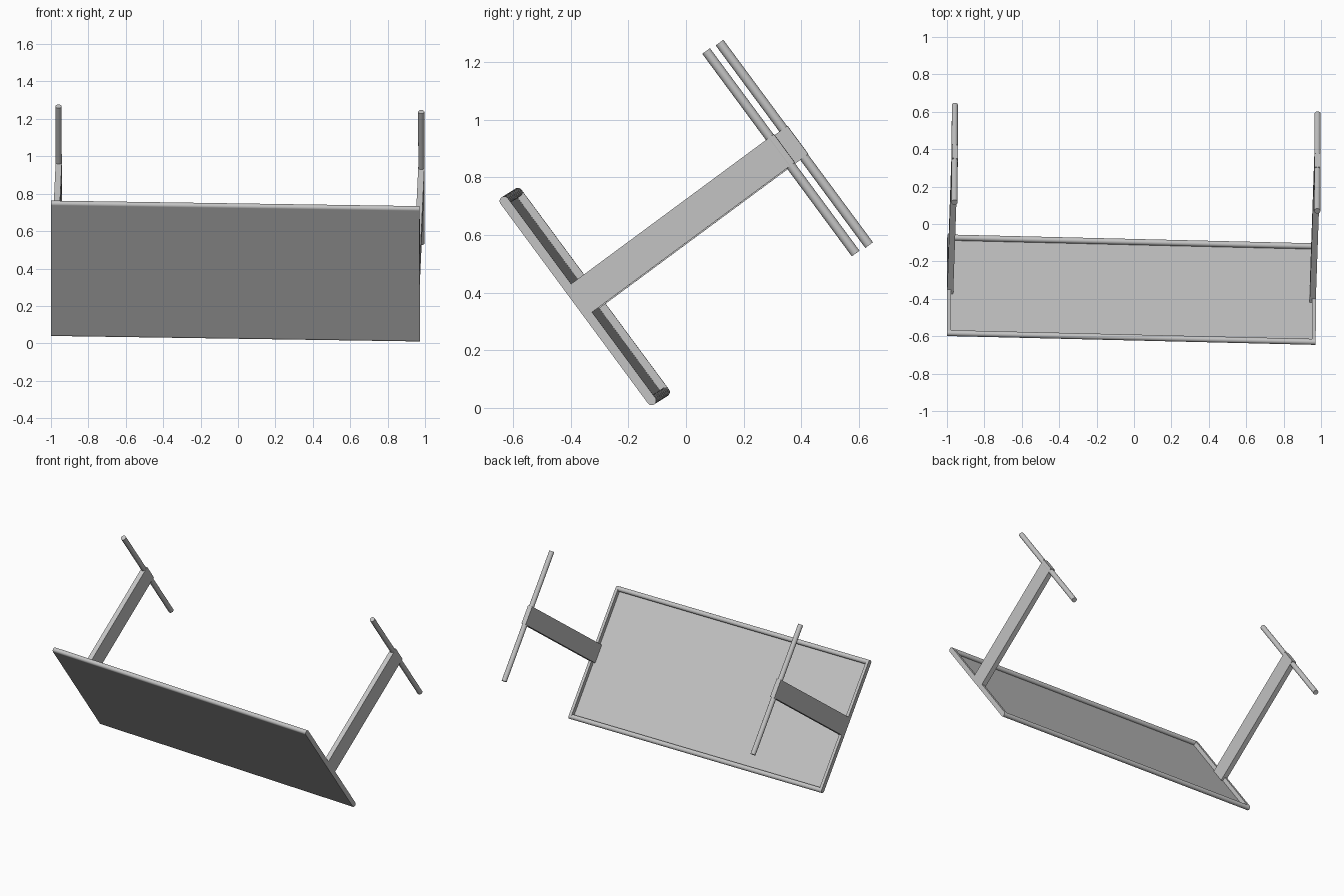
import bpy
import math
from mathutils import Matrix, Vector

if "Cube" in bpy.data.objects:
    bpy.data.objects.remove(bpy.data.objects["Cube"])

# Tilted frame: X along the length, V along the width, U from tabletop to feet
X = Vector((1, -0.024, -0.015)).normalized()
V = Vector((0, -0.594, 0.804))
V = (V - X * V.dot(X)).normalized()
U = X.cross(V)
if U.y < 0:
    U = -U
W = U.cross(X)          # right-handed width axis
FRAME = Matrix((X, W, U)).transposed().to_4x4()
FRAME.translation = Vector((-0.014, -0.364, 0.377))

grey = bpy.data.materials.new("light_grey")
grey.diffuse_color = (0.55, 0.55, 0.55, 1)
grey.use_nodes = True
grey.node_tree.nodes["Principled BSDF"].inputs["Base Color"].default_value = grey.diffuse_color

HALF_L, HALF_W, R = 0.986, 0.446, 0.016


def finish(name, smooth=False):
    ob = bpy.context.object
    ob.name = name
    ob.data.materials.append(grey)
    if smooth:
        bpy.ops.object.shade_smooth_by_angle(angle=math.radians(40))
    ob.matrix_world = FRAME
    return ob


def box(name, lo, hi):
    lo, hi = Vector(lo), Vector(hi)
    bpy.ops.mesh.primitive_cube_add(size=1)
    ob = bpy.context.object
    ob.data.transform(Matrix.Translation((lo + hi) / 2) @ Matrix.Diagonal((*(hi - lo), 1)))
    return finish(name)


def rod(name, centre, length, radius, axis):
    bpy.ops.mesh.primitive_cylinder_add(vertices=24, radius=radius, depth=length)
    turn = Matrix.Rotation(math.pi / 2, 4, 'Y' if axis == 'X' else 'X')
    bpy.context.object.data.transform(Matrix.Translation(centre) @ turn)
    return finish(name, True)


# Thin tabletop sheet
v = HALF_W - R
box("tabletop", (-HALF_L, -v, 0), (HALF_L, v, 0.005))

# Rounded rails on the long edges
for s, side in ((-1, "a"), (1, "b")):
    rod("long_rail_" + side, (0, s * v, R), 2 * HALF_L, R, 'X')

for s, side in ((-1, "left"), (1, "right")):
    # Short end rim
    xs = sorted((s * HALF_L, s * (HALF_L - 0.02)))
    box("end_rim_" + side, (xs[0], -v, 0), (xs[1], v, 2 * R))
    # Flat leg plate
    xs = sorted((s * HALF_L, s * (HALF_L - 0.033)))
    box("leg_" + side, (xs[0], -0.061, 0.005), (xs[1], 0.061, 0.906))
    # Round foot bar
    rod("foot_" + side, (s * 0.97, 0.004, 0.888), 0.873, 0.0165, 'Y')
